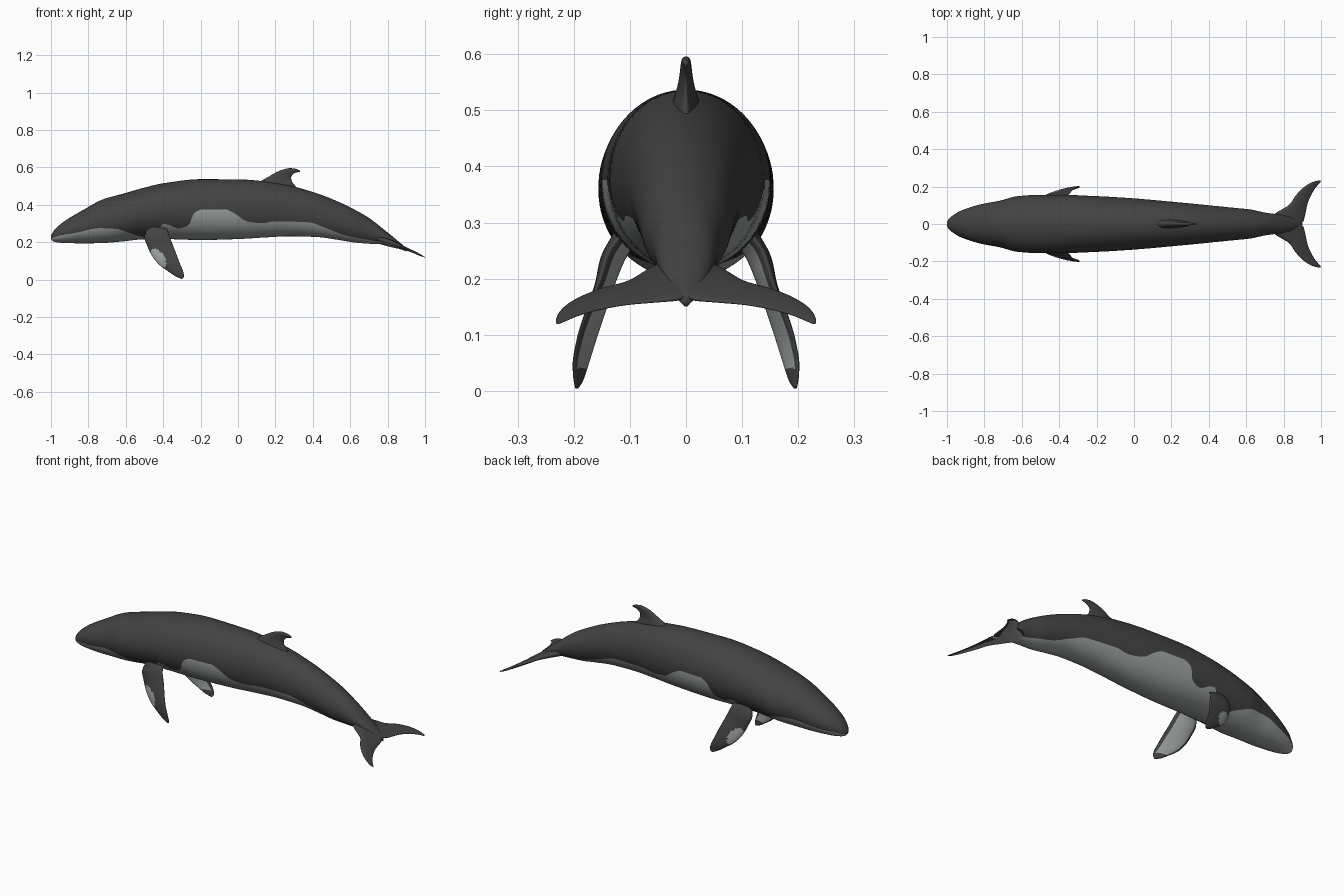
import bpy, bmesh, math
from mathutils import Vector

if "Cube" in bpy.data.objects:
    bpy.data.objects.remove(bpy.data.objects["Cube"])


def material(name, rgb):
    m = bpy.data.materials.new(name)
    m.diffuse_color = (*rgb, 1)
    m.use_nodes = True
    m.node_tree.nodes["Principled BSDF"].inputs["Base Color"].default_value = m.diffuse_color
    return m


DARK = material("charcoal skin", (0.055, 0.055, 0.055))
PALE = material("pale grey belly", (0.33, 0.36, 0.35))


def curve(rows, x):
    """Smooth monotone interpolation of the columns of rows over column 0."""
    n = len(rows)
    x = min(max(x, rows[0][0]), rows[-1][0])
    i = max(k for k in range(n - 1) if rows[k][0] <= x)
    h = rows[i + 1][0] - rows[i][0]
    t = (x - rows[i][0]) / h
    out = []
    for c in range(1, len(rows[0])):
        def sec(k):
            k = min(max(k, 0), n - 2)
            return (rows[k + 1][c] - rows[k][c]) / (rows[k + 1][0] - rows[k][0])

        def slope(k):
            a, b = sec(k - 1), sec(k)
            return 2 * a * b / (a + b) if a * b > 0 else 0
        p, q = rows[i][c], rows[i + 1][c]
        out.append((2*t**3 - 3*t*t + 1) * p + (t**3 - 2*t*t + t) * h * slope(i)
                   + (3*t*t - 2*t**3) * q + (t**3 - t*t) * h * slope(i + 1))
    return out


def skin(name, rings, pale, cap_start=True, mirror=False):
    """Bridge closed rings; pale(i, k, centre) picks the light faces."""
    bm = bmesh.new()
    vs = [[bm.verts.new(p) for p in r] for r in rings]
    n = len(rings[0])
    for i in range(len(vs) - 1):
        for k in range(n):
            f = bm.faces.new((vs[i][k], vs[i][(k + 1) % n],
                              vs[i + 1][(k + 1) % n], vs[i + 1][k]))
            f.material_index = int(pale(i, k, f.calc_center_median()))
    bm.faces.new(vs[-1])
    if cap_start:
        bm.faces.new(vs[0])
    for f in bm.faces:
        f.smooth = True
    bmesh.ops.recalc_face_normals(bm, faces=bm.faces)
    if not cap_start:
        # open root: make sure the surface points outwards
        if bm.calc_volume(signed=True) < 0:
            bmesh.ops.reverse_faces(bm, faces=bm.faces)
    me = bpy.data.meshes.new(name)
    bm.to_mesh(me)
    bm.free()
    me.materials.append(DARK)
    me.materials.append(PALE)
    ob = bpy.data.objects.new(name, me)
    bpy.context.collection.objects.link(ob)
    if mirror:
        m = ob.modifiers.new("mirror", 'MIRROR')
        m.use_axis = (False, True, False)
    return ob


HALF = 16


def fin(name, sections, normal, steps, pale, **kw):
    """Loft streamlined sections (lead xyz, trail xyz, half thickness)."""
    nrm = Vector(normal).normalized()
    # even spacing along the fin, measured at the mid chord
    rows, d, last = [], 0, None
    for s in sections:
        mid = (Vector(s[:3]) + Vector(s[3:6])) / 2
        d += (mid - last).length if last else 0
        last = mid
        rows.append((d, *s))
    rings = []
    for i in range(steps + 1):
        u = 1 - (1 - i / steps) ** 1.4
        v = curve(rows, d * u)
        a, b, t = Vector(v[:3]), Vector(v[3:6]), v[6]
        ring = []
        for k in range(2 * HALF):
            g = math.pi * k / HALF
            s = (1 - math.cos(g)) / 2
            ring.append(a.lerp(b, s) + nrm * t * math.sin(g) * (1.25 - 0.7 * s))
        rings.append(ring)

    def rule(i, k, c):
        g = math.pi * (k + 0.5) / HALF
        return pale((i + 0.5) / steps, (1 - math.cos(g)) / 2, k < HALF, c)
    return skin(name, rings, rule, **kw)


# Body: x, top, bottom, half width
BODY = [(-1, .236, .216, .012), (-.99, .254, .206, .028), (-.97, .278, .200, .045),
        (-.93, .311, .196, .069), (-.82, .377, .194, .105), (-.72, .430, .196, .124),
        (-.62, .458, .204, .149), (-.5, .492, .216, .156), (-.4, .515, .217, .156),
        (-.2, .537, .212, .149), (0, .536, .217, .137), (.15, .525, .226, .124),
        (.28, .502, .232, .112), (.42, .462, .228, .098), (.54, .415, .212, .086),
        (.62, .376, .199, .078), (.7, .330, .192, .061), (.78, .268, .188, .050),
        (.86, .203, .166, .030), (.9, .168, .150, .006)]
# Height of the edge between dark back and pale belly
EDGE = [(-1, .222), (-.95, .236), (-.86, .252), (-.74, .275), (-.66, .272),
        (-.58, .250), (-.5, .228), (-.44, .240), (-.4, .298), (-.37, .293),
        (-.32, .274), (-.265, .290), (-.235, .355), (-.19, .376), (-.07, .376),
        (-.02, .355), (.045, .313), (.125, .302), (.2, .312), (.38, .306),
        (.46, .280), (.57, .238), (.7, .212), (.8, .195), (.9, .155)]
UP, LOW, RINGS = 40, 24, 200
rings = []
for i in range(RINGS + 1):
    x = -1 + 1.9 * (i / RINGS) ** 1.3
    top, bot, w = curve(BODY, x)
    c, h = (top + bot) / 2, (top - bot) / 2
    tb = math.asin(max(-.97, min(.9, (curve(EDGE, x)[0] - c) / h)))
    angles = [tb + (math.pi - 2 * tb) * k / UP for k in range(UP)]
    angles += [math.pi - tb + (math.pi + 2 * tb) * k / LOW for k in range(LOW)]
    rings.append([(x, w * math.cos(a), c + h * math.sin(a)) for a in angles])
skin("body", rings, lambda i, k, c: k >= UP)

# Dorsal fin
fin("dorsal_fin",
    [(.09, 0, .490, .345, 0, .450, .034), (.125, 0, .528, .312, 0, .495, .024),
     (.165, 0, .551, .288, 0, .525, .016), (.2, 0, .572, .284, 0, .546, .012),
     (.238, 0, .588, .294, 0, .563, .010), (.278, 0, .596, .312, 0, .573, .008),
     (.312, 0, .592, .328, 0, .576, .005), (.33, 0, .583, .333, 0, .578, .002)],
    (0, 1, 0), 30, lambda u, s, side, c: False)


# Tail flukes: y, leading x, trailing x, half thickness
def fluke_z(x):
    d = 1 - x
    return .119 + .385 * d + .4 * d * (.3 - d)


FLUKE = [(0, .70, .893, .024), (.015, .71, .906, .023), (.04, .735, .913, .019),
         (.058, .757, .917, .016), (.105, .832, .927, .011), (.15, .863, .945, .009),
         (.19, .900, .968, .007), (.215, .935, .989, .006), (.228, .965, .999, .004),
         (.232, .984, .996, .0015)]
fin("tail_flukes",
    [(a, y, fluke_z(a), b, y, fluke_z(b), t) for y, a, b, t in FLUKE],
    (.385, 0, .92), 40,
    lambda u, s, upper, c: not upper and .08 < s < .85 and u < .8,
    cap_start=False, mirror=True)


# Flippers: pale inner face with dark rim, pale oval on the outer face
def flipper_pale(u, s, outer, c):
    if outer:
        dx, dz = c.x + .428, c.z - .112
        along, across = (.55 * dx - .83 * dz) / .058, (.83 * dx + .55 * dz) / .034
        return along ** 2 + across ** 2 < 1
    return .06 < s < .86 and c.z > .04


fin("flippers",
    [(-.485, .105, .275, -.385, .105, .290, .026), (-.5, .128, .225, -.372, .138, .248, .022),
     (-.485, .141, .180, -.352, .155, .195, .017), (-.465, .152, .136, -.332, .177, .143, .014),
     (-.425, .167, .083, -.312, .194, .090, .011), (-.37, .179, .042, -.294, .201, .046, .009),
     (-.33, .187, .016, -.289, .200, .022, .006), (-.302, .194, .004, -.292, .197, .008, .003)],
    (-.26, .96, .08), 60, flipper_pale, mirror=True)
